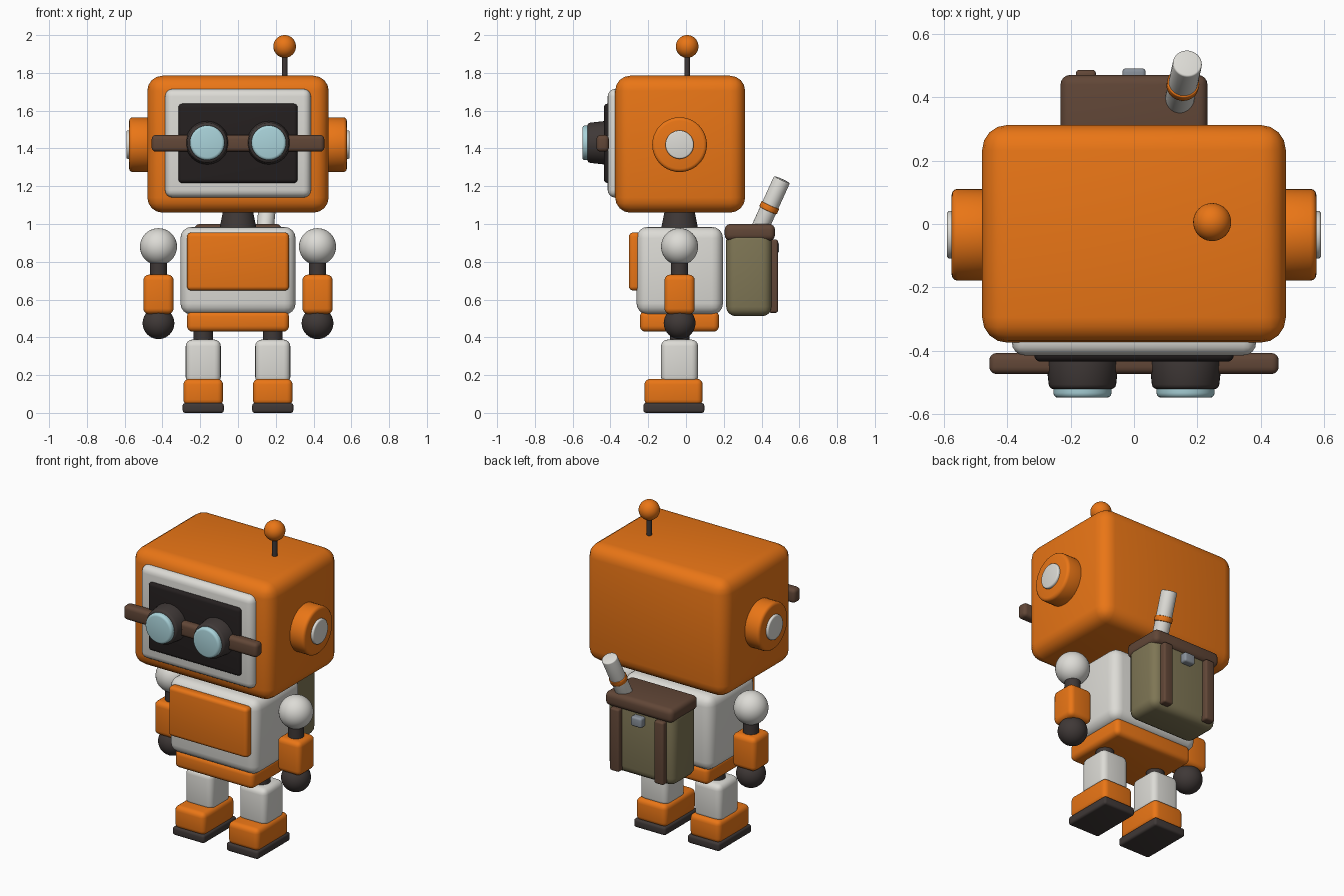
import bpy
from mathutils import Vector

if "Cube" in bpy.data.objects:
    bpy.data.objects.remove(bpy.data.objects["Cube"])


def material(name, rgb):
    m = bpy.data.materials.new(name)
    m.diffuse_color = (*rgb, 1)
    m.use_nodes = True
    m.node_tree.nodes["Principled BSDF"].inputs["Base Color"].default_value = m.diffuse_color
    return m


ORANGE = material("orange", (0.82, 0.18, 0.008))
WHITE = material("off_white", (0.72, 0.71, 0.67))
DARK = material("charcoal", (0.05, 0.04, 0.038))
SCREEN = material("screen_black", (0.018, 0.014, 0.014))
BROWN = material("leather", (0.12, 0.062, 0.038))
TAN = material("canvas", (0.21, 0.18, 0.09))
LENS = material("lens_blue", (0.4, 0.65, 0.7))
METAL = material("metal", (0.25, 0.28, 0.32))

CY = -0.034  # body centre line in y


def finish(name, mat, bevel=0.0, segments=4):
    o = bpy.context.object
    o.name = o.data.name = name
    o.data.materials.append(mat)
    if bevel:
        b = o.modifiers.new("round", 'BEVEL')
        b.width, b.segments, b.limit_method = bevel, segments, 'ANGLE'
        b.angle_limit = 0.6
        bpy.ops.object.modifier_apply(modifier=b.name)
    bpy.ops.object.shade_smooth_by_angle(angle=0.6)
    return o


def box(name, x, y, z, mat, bevel):
    """Rounded box from (min, max) ranges."""
    bpy.ops.mesh.primitive_cube_add(size=1, location=[(a + b) / 2 for a, b in (x, y, z)])
    bpy.context.object.scale = [b - a for a, b in (x, y, z)]
    bpy.ops.object.transform_apply(location=False, rotation=False, scale=True)
    return finish(name, mat, bevel)


def rod(name, start, end, r, mat, r2=None, bevel=0.0):
    """Cylinder or cone between two points."""
    a, b = Vector(start), Vector(end)
    bpy.ops.mesh.primitive_cone_add(
        vertices=40, radius1=r, radius2=r if r2 is None else r2, depth=(b - a).length,
        location=(a + b) / 2, rotation=(b - a).to_track_quat('Z', 'Y').to_euler())
    return finish(name, mat, bevel, 3)


def ball(name, loc, r, mat):
    bpy.ops.mesh.primitive_uv_sphere_add(segments=40, ring_count=20, radius=r, location=loc)
    return finish(name, mat)


def span(c, h):
    return (c - h, c + h)


# Head and face
box("head", (-0.48, 0.48), (-0.375, 0.313), (1.06, 1.785), ORANGE, 0.08)
box("face_frame", (-0.386, 0.386), (-0.415, -0.30), (1.14, 1.715), WHITE, 0.04)
box("face_screen", (-0.315, 0.315), (-0.435, -0.34), (1.217, 1.637), SCREEN, 0.02)
box("goggle_strap", (-0.457, 0.457), (-0.474, -0.408), (1.383, 1.471), BROWN, 0.022)

# Antenna
rod("antenna_rod", (0.247, 0.006, 1.75), (0.247, 0.006, 1.92), 0.015, DARK)
ball("antenna_ball", (0.247, 0.006, 1.94), 0.06, ORANGE)

# Torso
rod("neck", (0, CY, 0.95), (0, CY, 1.09), 0.103, DARK, 0.075)
box("torso", (-0.305, 0.305), (-0.262, 0.196), (0.52, 0.985), WHITE, 0.06)
box("chest_plate", (-0.27, 0.27), (-0.302, -0.24), (0.648, 0.955), ORANGE, 0.022)
box("hips", (-0.27, 0.27), (-0.244, 0.175), (0.43, 0.54), ORANGE, 0.03)

# Mirrored parts: goggles, ears, arms, legs
for side, s in (("left", -1), ("right", 1)):
    gx, ax, lx = 0.163 * s, 0.421 * s, 0.184 * s
    rod(side + "_goggle", (gx, -0.41, 1.43), (gx, -0.522, 1.43), 0.117, DARK, 0.105, 0.015)
    rod(side + "_lens", (gx, -0.49, 1.43), (gx, -0.549, 1.43), 0.092, LENS, bevel=0.015)
    rod(side + "_ear", (0.44 * s, CY, 1.42), (0.576 * s, CY, 1.42), 0.145, ORANGE, bevel=0.018)
    rod(side + "_ear_cap", (0.54 * s, CY, 1.42), (0.591 * s, CY, 1.42), 0.075, WHITE, bevel=0.008)

    ball(side + "_shoulder", (ax, CY, 0.88), 0.098, WHITE)
    rod(side + "_upper_arm", (ax, CY, 0.84), (ax, CY, 0.70), 0.045, DARK)
    box(side + "_forearm", span(ax, 0.08), span(CY, 0.08), (0.523, 0.732), ORANGE, 0.03)
    ball(side + "_hand", (ax, CY, 0.475), 0.084, DARK)

    rod(side + "_thigh", (lx, CY, 0.46), (lx, CY, 0.35), 0.052, DARK)
    box(side + "_leg", span(lx, 0.093), span(CY, 0.098), (0.155, 0.388), WHITE, 0.035)
    box(side + "_boot", span(lx, 0.105), (-0.22, 0.088), (0.04, 0.18), ORANGE, 0.03)
    box(side + "_sole", span(lx, 0.109), (-0.226, 0.097), (0.0, 0.052), DARK, 0.014)

    box(side + "_pack_strap", span(0.152 * s, 0.032), (0.435, 0.487), (0.53, 0.918), BROWN, 0.012)

# Backpack with rolled map
box("backpack", (-0.23, 0.23), (0.213, 0.453), (0.512, 0.965), TAN, 0.05)
box("backpack_lid", (-0.232, 0.232), (0.205, 0.471), (0.912, 1.0), BROWN, 0.03)
box("buckle", (-0.037, 0.037), (0.44, 0.492), (0.845, 0.905), METAL, 0.012)
base, tip = Vector((0.138, 0.365, 0.92)), Vector((0.169, 0.508, 1.235))
rod("map_roll", base, tip, 0.046, WHITE, bevel=0.006)
rod("map_band", base.lerp(tip, 0.485), base.lerp(tip, 0.575), 0.051, ORANGE, bevel=0.004)
